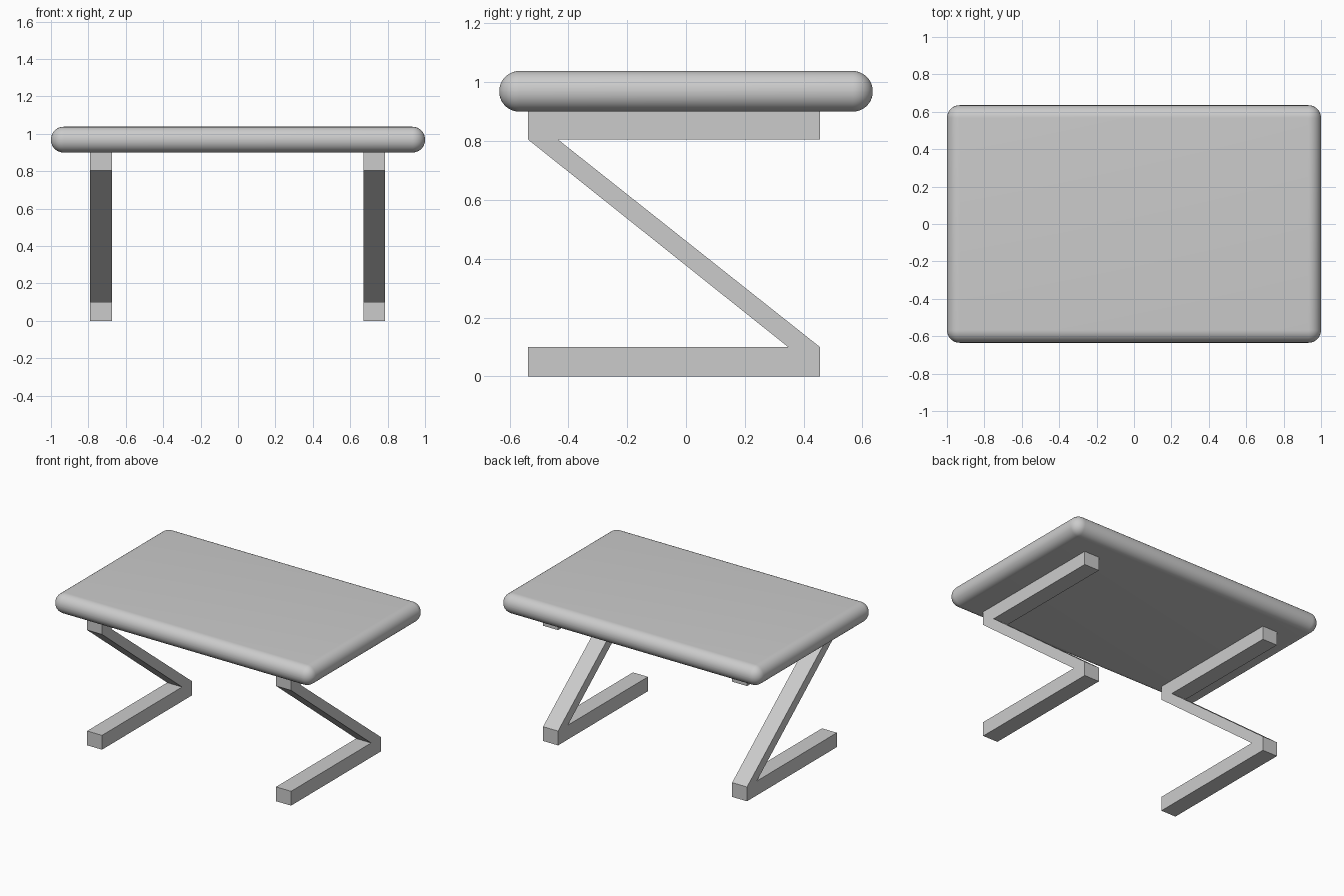
import bpy, bmesh

if "Cube" in bpy.data.objects:
    bpy.data.objects.remove(bpy.data.objects["Cube"])

# Z-shaped leg outline in (y, z)
Z_PROFILE = [(-.537, 0), (.455, 0), (.455, .1), (-.435, .805), (.455, .805),
             (.455, .9), (-.537, .9), (-.537, .805), (.347, .1), (-.537, .1)]


def make_object(name, bm):
    bmesh.ops.recalc_face_normals(bm, faces=bm.faces)
    mesh = bpy.data.meshes.new(name)
    bm.to_mesh(mesh)
    bm.free()
    obj = bpy.data.objects.new(name, mesh)
    bpy.context.collection.objects.link(obj)
    return obj


def z_leg(name, x0, x1):
    bm = bmesh.new()
    face = bm.faces.new([bm.verts.new((x0, y, z)) for y, z in Z_PROFILE])
    ext = bmesh.ops.extrude_face_region(bm, geom=[face], use_keep_orig=True)
    verts = [g for g in ext["geom"] if isinstance(g, bmesh.types.BMVert)]
    bmesh.ops.translate(bm, verts=verts, vec=(x1 - x0, 0, 0))
    return make_object(name, bm)


# Tabletop: slab with fully rounded edges
bm = bmesh.new()
bmesh.ops.create_cube(bm, size=1)
bmesh.ops.scale(bm, verts=bm.verts, vec=(2, 1.27, .138))
bmesh.ops.translate(bm, verts=bm.verts, vec=(0, 0, .969))
bmesh.ops.bevel(bm, geom=bm.edges[:], offset=.068, segments=12,
                profile=.5, affect='EDGES')
top = make_object("tabletop", bm)
bpy.context.view_layer.objects.active = top
top.select_set(True)
bpy.ops.object.shade_smooth_by_angle()

# Legs
z_leg("left_leg", -.79, -.675)
z_leg("right_leg", .67, .786)
